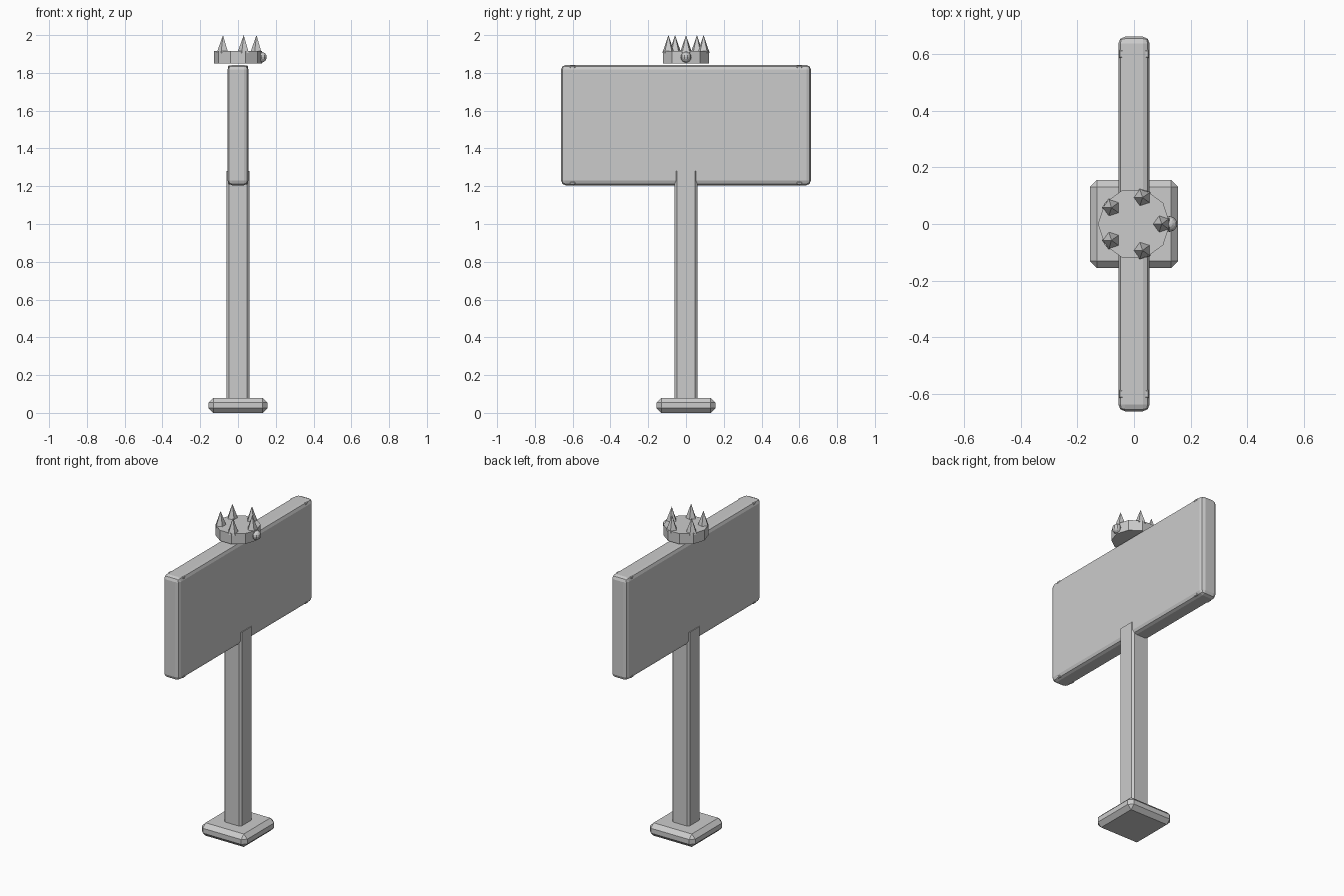
import bpy, bmesh, math
from mathutils import Matrix, Vector

if "Cube" in bpy.data.objects:
    bpy.data.objects.remove(bpy.data.objects["Cube"])

grey = bpy.data.materials.new("plain_grey")
grey.diffuse_color = (0.6, 0.6, 0.6, 1)
grey.use_nodes = True
grey.node_tree.nodes["Principled BSDF"].inputs["Base Color"].default_value = grey.diffuse_color


def finish(name, bm):
    mesh = bpy.data.meshes.new(name)
    bm.to_mesh(mesh)
    bm.free()
    mesh.materials.append(grey)
    ob = bpy.data.objects.new(name, mesh)
    bpy.context.collection.objects.link(ob)
    return ob


def box(name, lo, hi, bevel=0, segments=1, upright_only=False):
    lo, hi = Vector(lo), Vector(hi)
    bm = bmesh.new()
    m = Matrix.Translation((lo + hi) / 2) @ Matrix.Diagonal((*(hi - lo), 1))
    bmesh.ops.create_cube(bm, size=1, matrix=m)
    if bevel:
        edges = [e for e in bm.edges if not upright_only
                 or abs(e.verts[0].co.z - e.verts[1].co.z) > 0.01]
        bmesh.ops.bevel(bm, geom=edges, offset=bevel, segments=segments,
                        profile=0.5, affect='EDGES')
    return finish(name, bm)


def cone(name, x, y, z0, z1, r0, r1, sides, turn):
    bm = bmesh.new()
    m = Matrix.Translation((x, y, (z0 + z1) / 2)) @ Matrix.Rotation(turn, 4, 'Z')
    bmesh.ops.create_cone(bm, cap_ends=True, segments=sides, radius1=r0,
                          radius2=r1, depth=z1 - z0, matrix=m)
    bmesh.ops.remove_doubles(bm, verts=bm.verts, dist=1e-5)
    return finish(name, bm)


# Foot, post and sign panel
box("base", (-0.156, -0.156, 0), (0.156, 0.156, 0.08), 0.025)
box("post", (-0.06, -0.06, 0.06), (0.06, 0.06, 1.28), 0.012, 1, True)
box("sign_panel", (-0.055, -0.661, 1.205), (0.055, 0.661, 1.842), 0.024, 2)

# Small studs on the panel's long edges
for sx in (-1, 1):
    for sy in (-1, 1):
        for z in (1.217, 1.83):
            c = Vector((sx * 0.045, sy * 0.6, z))
            h = Vector((0.008, 0.015, 0.008))
            box("edge_stud", c - h, c + h, 0.004)

# Crown band, with a vertex pointing along y
cone("crown_band", 0, 0, 1.85, 1.915, 0.127, 0.127, 10, math.pi / 2)

# Five spikes around the crown
for i in range(5):
    a = math.tau * i / 5
    cone("crown_spike", 0.098 * math.cos(a), 0.098 * math.sin(a),
         1.905, 2.0, 0.034, 0, 5, math.pi / 2)

# Round jewel on the band
bm = bmesh.new()
bmesh.ops.create_uvsphere(bm, u_segments=10, v_segments=8, radius=0.028,
                          matrix=Matrix.Translation((0.125, 0, 1.883)))
finish("crown_jewel", bm)
